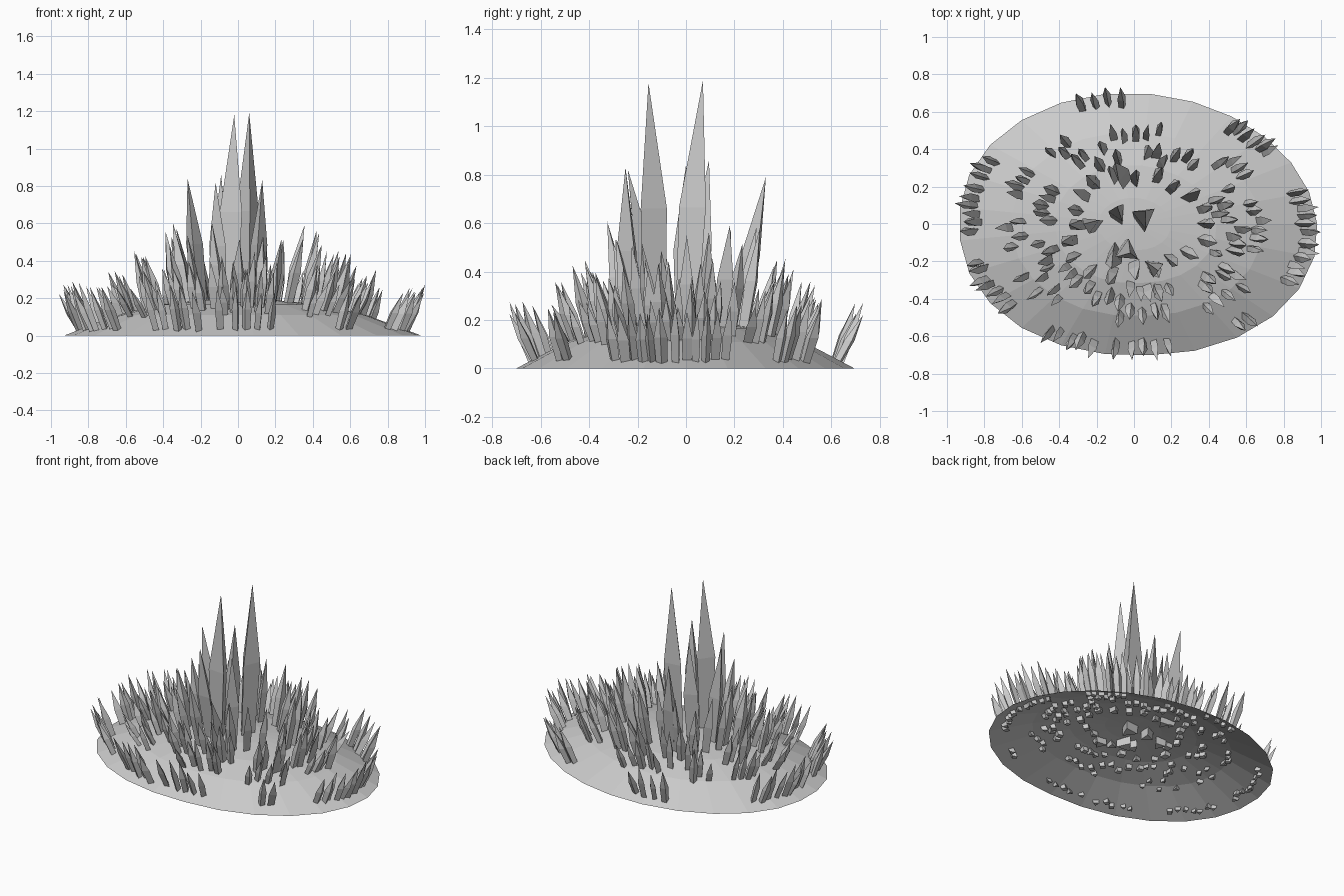
import bpy, bmesh, math, random
from mathutils import Vector

if "Cube" in bpy.data.objects:
    bpy.data.objects.remove(bpy.data.objects["Cube"])
random.seed(4)

# dome profile: fraction of the outline radius -> height
PROFILE = [(0, .197), (.2, .19), (.45, .165), (.7, .11), (1, 0)]


def place(deg, f):
    """Point on the slightly squared oval outline, scaled by f."""
    t = math.radians(deg)
    bulge = .03 * abs(math.sin(2 * t)) * (-1 if 0 < deg % 360 < 90 else 1)
    r = f * (1 + bulge)
    return r * (.955 * math.cos(t) + .025), r * .70 * math.sin(t)


def height(f):
    for (a, za), (b, zb) in zip(PROFILE, PROFILE[1:]):
        if f <= b:
            return za + (zb - za) * (f - a) / (b - a)
    return 0


def finish(bm, name):
    me = bpy.data.meshes.new(name)
    bm.to_mesh(me)
    bm.free()
    bpy.context.collection.objects.link(bpy.data.objects.new(name, me))


def crystal(bm, foot, tip, width, sides):
    """Faceted spike: narrow foot, wider shoulder, sharp tip."""
    foot, tip = Vector(foot), Vector(tip)
    axis = tip - foot
    spin = random.uniform(0, math.tau)

    def ring(t, r):
        c = foot + axis * t
        angles = [spin + i * math.tau / sides for i in range(sides)]
        return [bm.verts.new(c + Vector((math.cos(a), math.sin(a), 0)) * r) for a in angles]
    low, high = ring(0, width * .4), ring(.5, width * .5)
    top = bm.verts.new(tip)
    bm.faces.new(low[::-1])
    for i in range(sides):
        j = (i + 1) % sides
        bm.faces.new((low[i], low[j], high[j], high[i]))
        bm.faces.new((high[i], high[j], top))


# dome shell, open underneath
bm = bmesh.new()
n = 25
centre = bm.verts.new((0, 0, height(0)))
rings = [[bm.verts.new((*place(i * 360 / n, f), z)) for i in range(n)] for f, z in PROFILE[1:]]
for i in range(n):
    j = (i + 1) % n
    bm.faces.new((centre, rings[0][i], rings[0][j]))
    for a, b in zip(rings, rings[1:]):
        bm.faces.new((a[i], b[i], b[j], a[j]))
finish(bm, "dome_base")

# tall central crystals: foot x, y, then tip x, y, z
bm = bmesh.new()
for x, y, *tip in [(-.05, -.14, -.02, -.155, 1.18), (.05, .01, .06, .07, 1.19),
                   (-.05, .22, -.10, .33, .79), (-.08, .03, -.09, .095, .86),
                   (-.20, 0, -.27, 0, .84), (.09, -.22, .13, -.25, .83),
                   (-.10, -.13, -.12, -.24, .82)]:
    crystal(bm, (x, y, .14), tip, .02 + .1 * tip[2], 3)
finish(bm, "tall_crystals")


def crystal_ring(name, f, spread, step, low, high, width, lean, arcs):
    """Fill arcs (degrees) of one ring with outward-leaning crystals."""
    bm = bmesh.new()
    for start, end in arcs:
        count = max(2, round((end - start) / step) + 1)
        for i in range(count):
            deg = start + (end - start) * i / (count - 1) + random.uniform(-1, 1)
            g = f + random.uniform(-spread, spread)
            x, y = place(deg, g)
            out = Vector((x, y)).normalized() * lean * random.uniform(.85, 1.25)
            tip = (max(-1, min(1, x + out.x)), y + out.y, random.uniform(low, high))
            crystal(bm, (x, y, height(g) - .03), tip,
                    width * random.uniform(.85, 1.15), random.choice((3, 4)))
    finish(bm, name)


crystal_ring("inner_crystals", .34, .05, 18, .48, .61, .07, .08, [(0, 342)])
crystal_ring("middle_crystals", .50, .07, 6, .34, .46, .055, .075,
             [(-52, 28), (55, 84), (102, 125), (152, 176), (196, 232), (242, 290)])
crystal_ring("outer_crystals", .66, .05, 5.5, .25, .36, .05, .085,
             [(-16, 14), (32, 46), (80, 102), (122, 132), (147, 162), (178, 194),
              (212, 232), (262, 284), (302, 326)])
crystal_ring("rim_crystals", .89, .02, 3.8, .22, .29, .05, .10,
             [(96, 109), (37, 55), (-4, 16), (-27, -9), (-54, -50), (239, 254),
              (263, 280), (164, 183), (198, 221), (150, 157)])
